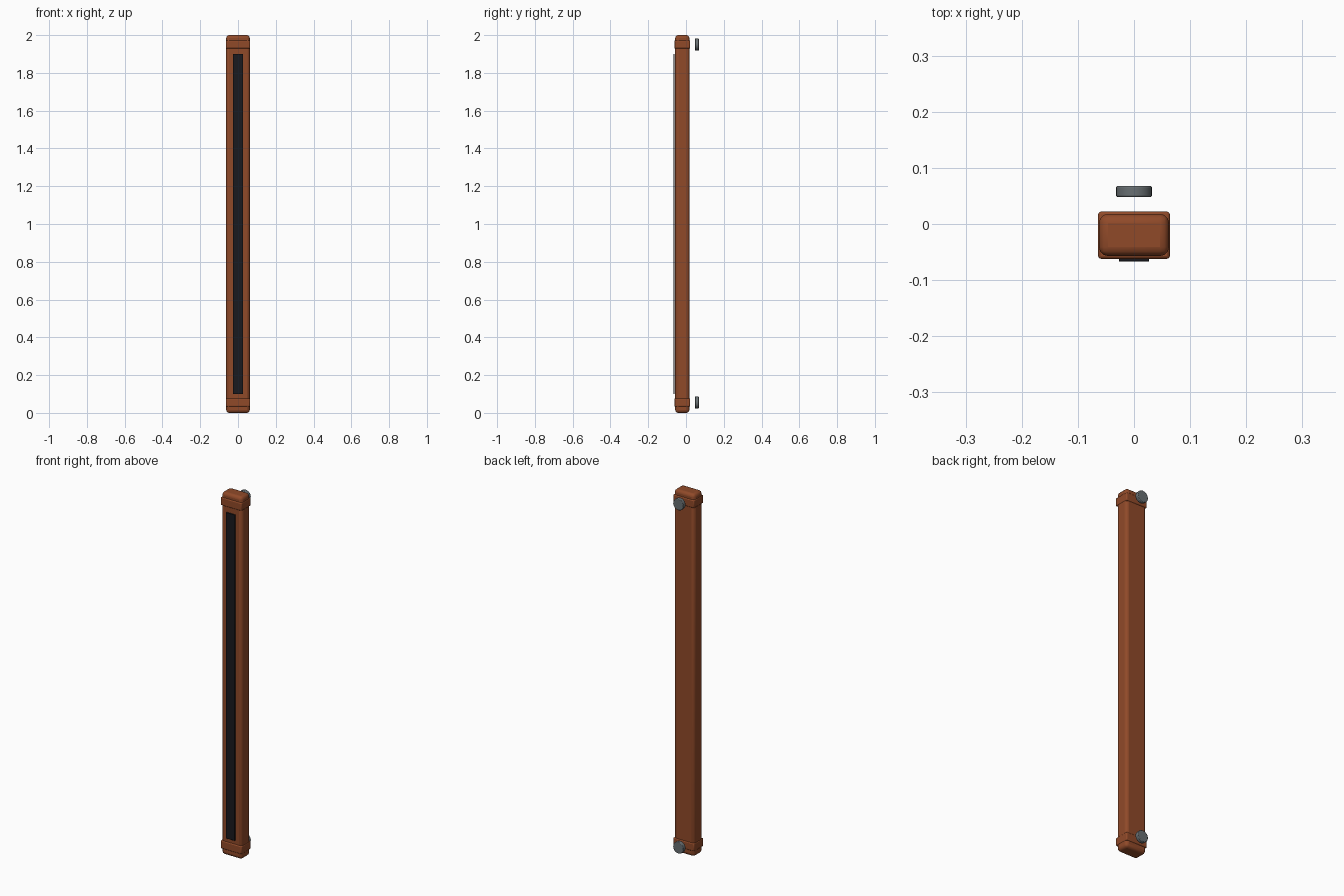
import bpy
from math import radians

if "Cube" in bpy.data.objects:
    bpy.data.objects.remove(bpy.data.objects["Cube"])


def material(name, rgb):
    m = bpy.data.materials.new(name)
    m.diffuse_color = (*rgb, 1)
    m.use_nodes = True
    m.node_tree.nodes["Principled BSDF"].inputs["Base Color"].default_value = m.diffuse_color
    return m


RUST = material("rust_paint", (0.28, 0.068, 0.022))
BLACK = material("black_panel", (0.010, 0.010, 0.013))
STEEL = material("steel", (0.14, 0.16, 0.17))


def finish(obj, name, mat, bevel, segments):
    obj.name = name
    obj.data.materials.append(mat)
    bpy.ops.object.transform_apply(location=False, rotation=True, scale=True)
    mod = obj.modifiers.new("bevel", "BEVEL")
    mod.width = bevel
    mod.segments = segments
    mod.limit_method = "ANGLE"
    mod.angle_limit = radians(40)
    bpy.ops.object.shade_smooth_by_angle(angle=radians(35))
    return obj


def box(name, lo, hi, mat, bevel, segments=2):
    centre = [(a + b) / 2 for a, b in zip(lo, hi)]
    bpy.ops.mesh.primitive_cube_add(size=1, location=centre)
    obj = bpy.context.object
    obj.scale = [b - a for a, b in zip(lo, hi)]
    return finish(obj, name, mat, bevel, segments)


# Long rounded bar
box("bar_body", (-0.0625, -0.057, 0), (0.0625, 0.018, 2), RUST, 0.016, 3)

# Dark panel on the front
box("front_panel", (-0.027, -0.067, 0.1), (0.027, -0.061, 1.9), BLACK, 0.001, 1)

# Collar and rear mounting disc at each end
for label, z in (("lower", 0.055), ("upper", 1.95)):
    box(label + "_collar", (-0.064, -0.062, z - 0.022), (0.064, 0.022, z + 0.022),
        RUST, 0.005)
    bpy.ops.mesh.primitive_cylinder_add(vertices=24, radius=0.032, depth=0.02,
                                        location=(0, 0.058, z),
                                        rotation=(radians(90), 0, 0))
    finish(bpy.context.object, label + "_mount_disc", STEEL, 0.003, 2)
